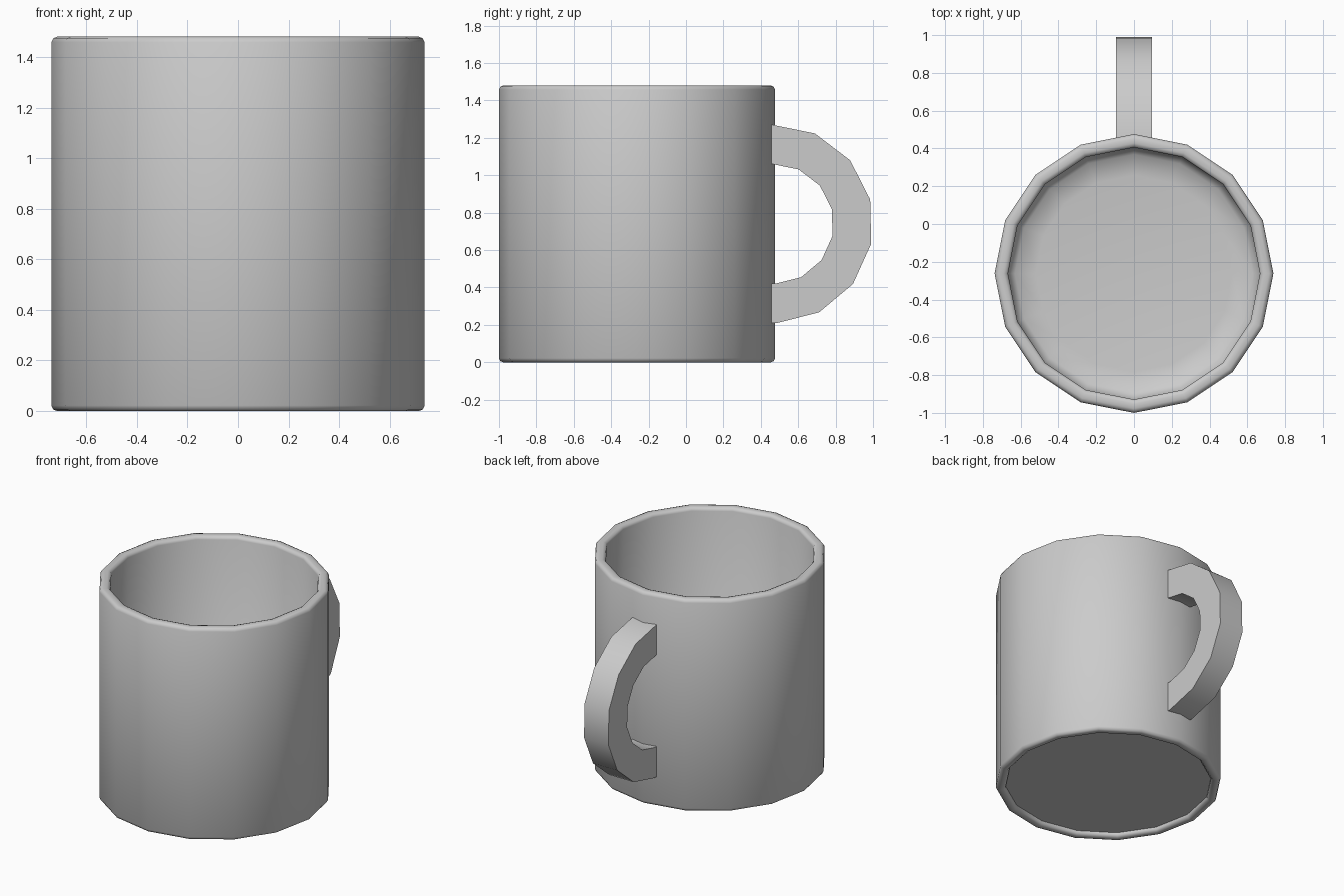
import bpy, bmesh, math

if "Cube" in bpy.data.objects:
    bpy.data.objects.remove(bpy.data.objects["Cube"])

CY = -0.262  # cup axis offset in y

grey = bpy.data.materials.new("plain grey")
grey.diffuse_color = (0.6, 0.6, 0.6, 1)
grey.use_nodes = True
grey.node_tree.nodes["Principled BSDF"].inputs["Base Color"].default_value = grey.diffuse_color


def finish(name, bm):
    bmesh.ops.recalc_face_normals(bm, faces=bm.faces)
    me = bpy.data.meshes.new(name)
    bm.to_mesh(me)
    bm.free()
    me.materials.append(grey)
    ob = bpy.data.objects.new(name, me)
    bpy.context.collection.objects.link(ob)
    bpy.ops.object.select_all(action='DESELECT')
    ob.select_set(True)
    bpy.context.view_layer.objects.active = ob
    bpy.ops.object.shade_smooth_by_angle(angle=math.radians(50))
    return ob


# Cup body: 16-sided lathe with rounded rim, rounded foot and recessed base
profile = [(0.675, 0.03), (0.675, 0.015), (0.69, 0.0), (0.715, 0.0),
           (0.73, 0.006), (0.738, 0.022), (0.738, 1.458), (0.73, 1.474),
           (0.715, 1.48), (0.69, 1.48), (0.674, 1.474), (0.667, 1.458),
           (0.667, 0.13), (0.63, 0.09), (0.52, 0.075)]
N = 16
bm = bmesh.new()
rings = []
for r, z in profile:
    rings.append([bm.verts.new((r * math.cos(2 * math.pi * i / N),
                                CY + r * math.sin(2 * math.pi * i / N), z))
                  for i in range(N)])
for a, b in zip(rings, rings[1:]):
    for i in range(N):
        j = (i + 1) % N
        bm.faces.new((a[i], a[j], b[j], b[i]))
bm.faces.new(rings[0])    # underside
bm.faces.new(rings[-1])   # inside floor
finish("cup_body", bm)

# Handle: flat-sided arc with a rectangular section, ends sunk into the wall
HY, HZ, W = 0.47, 0.74, 0.094
END_Y = 0.44
angles = [math.radians(91.3 - 360 / 14 * k) for k in range(8)]


def arc(r):
    pts = [(HY + r * math.cos(a), HZ + r * math.sin(a)) for a in angles]
    return [(END_Y, HZ + r)] + pts + [(END_Y, HZ - r)]


bm = bmesh.new()
loops = []
for o, n in zip(arc(0.531), arc(0.32)):
    loops.append([bm.verts.new((x, y, z)) for x, (y, z) in
                  ((-W, o), (W, o), (W, n), (-W, n))])
for a, b in zip(loops, loops[1:]):
    for i in range(4):
        j = (i + 1) % 4
        bm.faces.new((a[i], a[j], b[j], b[i]))
bm.faces.new(loops[0])
bm.faces.new(loops[-1])
finish("handle", bm)
